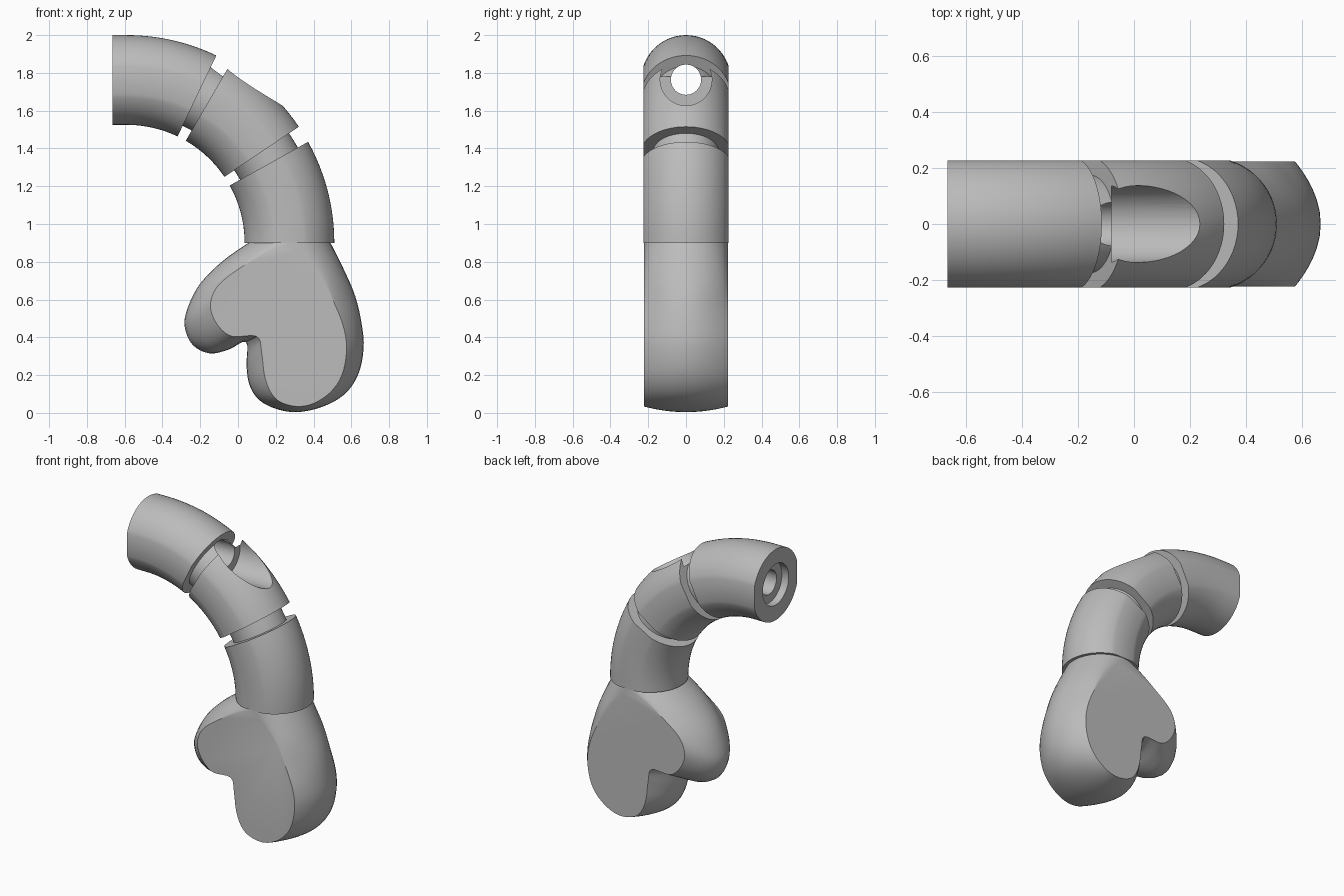
import bpy, bmesh, math
from mathutils import Vector

if "Cube" in bpy.data.objects:
    bpy.data.objects.remove(bpy.data.objects["Cube"])

GREY = bpy.data.materials.new("grey_plastic")
GREY.diffuse_color = (0.5, 0.5, 0.5, 1)
GREY.use_nodes = True
GREY.node_tree.nodes["Principled BSDF"].inputs["Base Color"].default_value = GREY.diffuse_color
CX, CZ, R = -0.59, 0.90, 0.8625      # bend centre and centreline radius
HALF = 0.226                         # half thickness between the flat sides


def finish(name, bm):
    bmesh.ops.remove_doubles(bm, verts=bm.verts, dist=1e-5)
    bmesh.ops.recalc_face_normals(bm, faces=bm.faces)
    me = bpy.data.meshes.new(name)
    bm.to_mesh(me)
    bm.free()
    me.materials.append(GREY)
    ob = bpy.data.objects.new(name, me)
    bpy.context.collection.objects.link(ob)
    return ob


def smooth(ob):
    bpy.ops.object.select_all(action='DESELECT')
    ob.select_set(True)
    bpy.context.view_layer.objects.active = ob
    bpy.ops.object.shade_smooth_by_angle(angle=math.radians(32))


def section(r):
    # circle with its two sides cut flat where it exceeds the thickness
    a0 = math.acos(min(1, HALF / r))
    pts = []
    for base in (0, math.pi):
        for i in range(25):
            a = base + a0 + (math.pi - 2 * a0) * i / 24
            pts.append((r * math.cos(a), r * math.sin(a)))
    return pts


def bend(name, r, start, end, lead=None, steps=12):
    # sweep the section along the bend; angles measured from straight up
    bm = bmesh.new()
    stations = [(CX, math.radians(start + (end - start) * i / steps)) for i in range(steps + 1)]
    if lead is not None:
        stations.insert(0, (lead, 0.0))
    rings = []
    for cx, a in stations:
        rings.append([bm.verts.new((cx + (R + h) * math.sin(a), y, CZ + (R + h) * math.cos(a)))
                      for y, h in section(r)])
    n = len(rings[0])
    for A, B in zip(rings, rings[1:]):
        for i in range(n):
            j = (i + 1) % n
            bm.faces.new((A[i], A[j], B[j], B[i]))
    bm.faces.new(rings[0])
    bm.faces.new(rings[-1])
    return finish(name, bm)


def bore(ob, r, x0, x1):
    # drill a round hole along x
    bpy.ops.mesh.primitive_cylinder_add(vertices=48, radius=r, depth=x1 - x0,
                                        location=((x0 + x1) / 2, 0, 1.764),
                                        rotation=(0, math.pi / 2, 0))
    cutter = bpy.context.object
    cutter.hide_render = True
    mod = ob.modifiers.new("bore", 'BOOLEAN')
    mod.operation, mod.solver, mod.object = 'DIFFERENCE', 'EXACT', cutter
    bpy.ops.object.select_all(action='DESELECT')
    ob.select_set(True)
    bpy.context.view_layer.objects.active = ob
    bpy.ops.object.modifier_apply(modifier=mod.name)
    bpy.data.objects.remove(cutter)


# Three finger-like tube segments and the two narrower plugs joining them
upper = bend("upper_segment", 0.2375, 0, 25.6, lead=-0.665)
middle = bend("middle_segment", 0.2375, 30.1, 56)
lower = bend("lower_segment", 0.2375, 60.9, 90)
plug_a = bend("upper_plug", 0.175, 23, 33)
plug_b = bend("lower_plug", 0.175, 53, 64)

# Screw hole with a recess at the mouth and a long recess through the middle segment
bore(upper, 0.137, -0.9, -0.615)
for part in (upper, plug_a, middle):
    bore(part, 0.08, -0.95, 0.0)
for part in (plug_a, middle):
    bore(part, 0.137, -0.08, 0.6)
for part in (upper, middle, lower, plug_a, plug_b):
    smooth(part)

# Mitten-shaped base: outer outline at mid thickness, smaller outline on the flat sides
OUTER = [(.055, .9), (-.08, .805), (-.2, .685), (-.265, .56), (-.283, .46), (-.24, .36),
         (-.15, .315), (-.05, .335), (.043, .375), (.045, .25), (.06, .15), (.11, .07),
         (.2, .022), (.31, .004), (.44, .03), (.56, .095), (.635, .2), (.665, .34),
         (.655, .47), (.62, .62), (.56, .76), (.49, .9)]
FLAT = [(.272, .9), (.13, .84), (-.0, .76), (-.1, .68), (-.142, .6), (-.14, .53),
        (-.10, .455), (-.03, .405), (.1, .405), (.125, .32), (.14, .2), (.17, .115),
        (.22, .06), (.31, .034), (.4, .05), (.49, .11), (.55, .2), (.575, .33),
        (.56, .45), (.51, .58), (.43, .73), (.272, .9)]


def spline(points, sub=4):
    p = [Vector(q) for q in points]
    p = [2 * p[0] - p[1]] + p + [2 * p[-1] - p[-2]]
    out = []
    for i in range(1, len(p) - 2):
        a, b, c, d = p[i - 1:i + 3]
        for k in range(sub):
            t = k / sub
            out.append(0.5 * (2 * b + (c - a) * t + (2 * a - 5 * b + 4 * c - d) * t * t
                              + (3 * b - a - 3 * c + d) * t ** 3))
    return out + [p[-2]]


bm = bmesh.new()
outer, flat = spline(OUTER), spline(FLAT)
STEPS, T = 16, 0.222
rows = []
for k in range(STEPS + 1):
    s = math.sin(math.pi * (k / STEPS - 0.5))
    row = []
    for P, Q in zip(outer, flat):
        # round at the neck, a shallower bulge lower down
        power = 1 - 0.5 * min(1, max(0, (P.y - 0.6) / 0.28))
        q = Q + (P - Q) * max(0, 1 - s * s) ** power
        row.append(bm.verts.new((q.x, s * T, q.y)))
    rows.append(row)
for A, B in zip(rows, rows[1:]):
    for i in range(len(A) - 1):
        bm.faces.new((A[i], A[i + 1], B[i + 1], B[i]))
    bm.faces.new((A[-1], A[0], B[0], B[-1]))      # neck top
bm.faces.new(rows[0])
bm.faces.new(rows[-1])
smooth(finish("mitten_base", bm))
